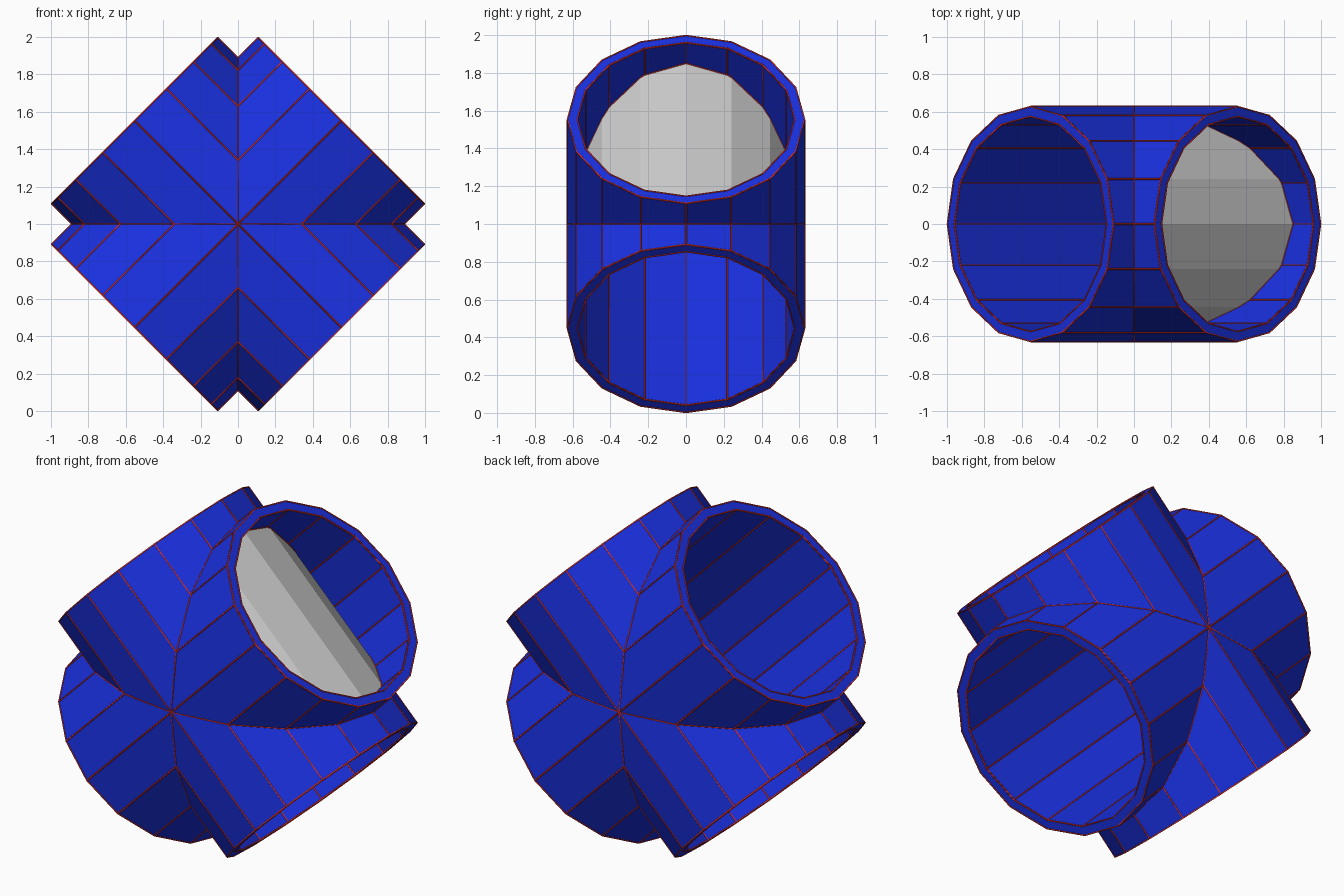
import bpy, bmesh, math
from mathutils import Vector

if "Cube" in bpy.data.objects:
    bpy.data.objects.remove(bpy.data.objects["Cube"])

N, R, RI, L, LINE = 16, 0.628, 0.575, 0.782, 0.0045
Q = math.sqrt(0.5)
A = Vector((Q, 0, Q))      # axis of the two short arms
B = Vector((Q, 0, -Q))     # axis of the through pipe
ANG = [2 * math.pi * k / N for k in range(N)]


def material(name, col):
    m = bpy.data.materials.new(name)
    m.diffuse_color = col
    m.use_nodes = True
    m.node_tree.nodes["Principled BSDF"].inputs["Base Color"].default_value = m.diffuse_color
    return m


BLUE = material("blue", (0.01, 0.03, 0.75, 1))
RED = material("red", (0.75, 0.03, 0.02, 1))


def half_height(y, r):
    """Height of the 16-sided profile of radius r at offset y."""
    pts = [(r * math.sin(t), r * math.cos(t)) for t in ANG[:N // 4 + 1]]
    y = min(abs(y), r)
    for (y0, h0), (y1, h1) in zip(pts, pts[1:]):
        if y <= y1 + 1e-9:
            return h0 + (h1 - h0) * (y - y0) / (y1 - y0)
    return 0.0


def ring(d, e, r, along):
    """Profile around axis d; along(angle) is the distance on the axis."""
    return [Vector((0, r * math.sin(t), 1)) + e * (r * math.cos(t)) + d * along(t)
            for t in ANG]


def shell(name, strips, mat=None):
    bm = bmesh.new()
    for rings in strips:
        vs = [[bm.verts.new(p) for p in rg] for rg in rings]
        for lo, hi in zip(vs, vs[1:]):
            for k in range(N):
                j = (k + 1) % N
                bm.faces.new((lo[k], lo[j], hi[j], hi[k]))
    bmesh.ops.remove_doubles(bm, verts=bm.verts, dist=1e-5)
    me = bpy.data.meshes.new(name)
    bm.to_mesh(me)
    bm.free()
    if mat:
        me.materials.append(mat)
    bpy.context.collection.objects.link(bpy.data.objects.new(name, me))


def lines(name, paths):
    cu = bpy.data.curves.new(name, "CURVE")
    cu.dimensions = "3D"
    cu.bevel_depth, cu.bevel_resolution = LINE, 0
    for pts, closed in paths:
        sp = cu.splines.new("POLY")
        sp.points.add(len(pts) - 1)
        for q, p in zip(sp.points, pts):
            q.co = (*p, 1)
        sp.use_cyclic_u = closed
    cu.materials.append(RED)
    bpy.context.collection.objects.link(bpy.data.objects.new(name, cu))


def seam(t):
    return R * abs(math.cos(t))


def end(t):
    return L


def neg(f):
    return lambda t: -f(t)


# through pipe: blue outside beyond the seams, blue bore, grey hidden wall
e = -A
out = [ring(B, e, R, f) for f in (neg(end), neg(seam), seam, end)]
bore = [ring(B, e, RI, f) for f in (end, neg(end))]
shell("through_pipe", [[out[2], out[3], bore[0], bore[1], out[0], out[1]]], BLUE)
shell("pipe_middle_wall", [[out[1], out[2]]])

paths = [(rg, True) for rg in (out[0], out[3], bore[0], bore[1])]
for k in range(N):
    paths.append(([bore[0][k], bore[1][k]], False))
    if k % (N // 2) != N // 4:
        paths += [([out[0][k], out[1][k]], False), ([out[2][k], out[3][k]], False)]
    else:
        paths.append(([out[0][k], out[3][k]], False))
paths += [(out[1], True), (out[2], True)]
lines("through_pipe_edges", paths)

# two side arms that stop at the wall of the through pipe
ys = sorted({round(r * math.sin(t), 6) for r in (R, RI) for t in ANG
             if abs(r * math.sin(t)) <= RI + 1e-6})
for side, name in ((1, "upper_arm"), (-1, "lower_arm")):
    d, e = A * side, B * side
    o0, o1 = ring(d, e, R, seam), ring(d, e, R, end)
    i1 = ring(d, e, RI, end)
    i0 = ring(d, e, RI, lambda t: half_height(RI * math.sin(t), R) - 0.01)
    shell(name, [[o0, o1, i1, i0]], BLUE)
    paths = [(o1, True), (i1, True)]
    for k in range(N):
        paths += [([o0[k], o1[k]], False), ([i0[k], i1[k]], False)]
    for s in (1, -1):      # joint between bore and through pipe
        paths.append(([Vector((0, y, 1)) + d * half_height(y, R)
                       + e * (s * half_height(y, RI)) for y in ys], False))
    lines(name + "_edges", paths)
